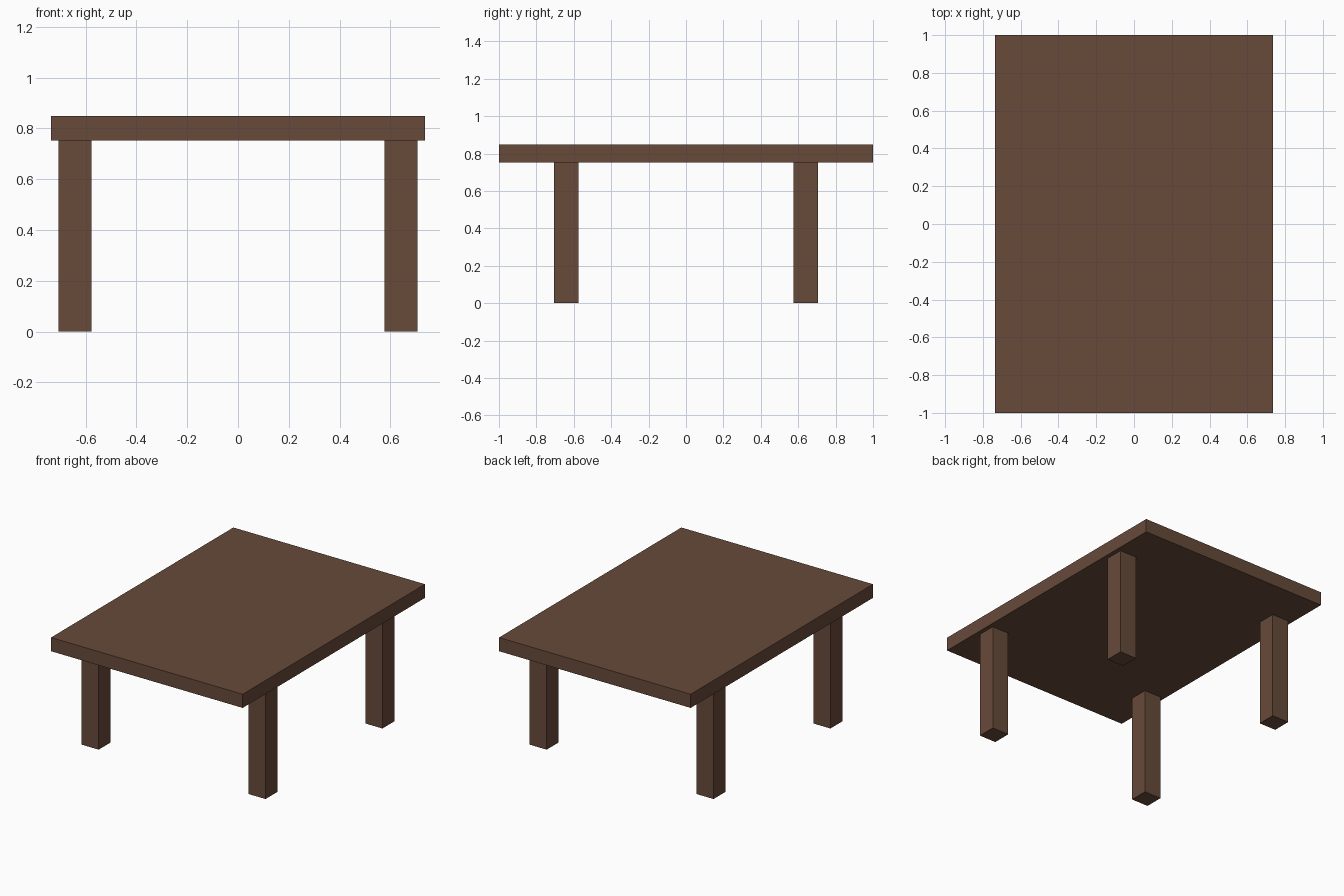
import bpy

if "Cube" in bpy.data.objects:
    bpy.data.objects.remove(bpy.data.objects["Cube"])

wood = bpy.data.materials.new("brown wood")
wood.diffuse_color = (0.136, 0.069, 0.042, 1.0)
wood.use_nodes = True
wood.node_tree.nodes["Principled BSDF"].inputs["Base Color"].default_value = wood.diffuse_color


def box(name, center, size):
    """Axis-aligned box with its scale applied."""
    bpy.ops.mesh.primitive_cube_add(size=1, location=center)
    ob = bpy.context.object
    ob.name = name
    ob.scale = size
    bpy.ops.object.transform_apply(location=False, rotation=False, scale=True)
    ob.data.materials.append(wood)
    return ob


TOP_Z, UNDER_Z = 0.848, 0.753      # tabletop upper and lower faces
LEG_POS, LEG_W = 0.641, 0.13       # leg centre offset and thickness

# Tabletop slab
box("tabletop", (0, 0, (TOP_Z + UNDER_Z) / 2), (1.472, 2.0, TOP_Z - UNDER_Z))

# Four square legs
for sx, side in ((-1, "left"), (1, "right")):
    for sy, end in ((-1, "front"), (1, "back")):
        box(f"{end}_{side}_leg", (sx * LEG_POS, sy * LEG_POS, UNDER_Z / 2),
            (LEG_W, LEG_W, UNDER_Z))
